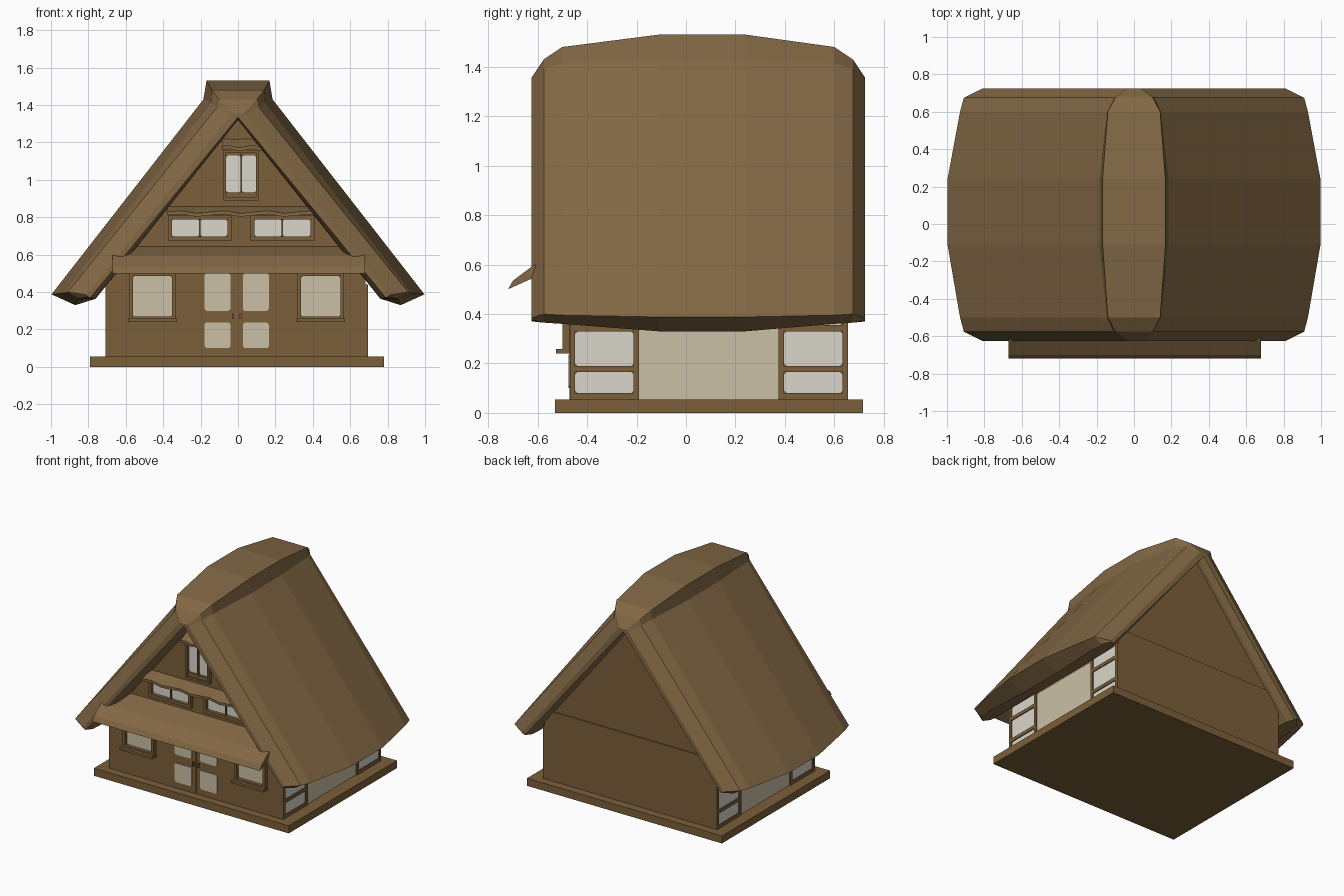
import bpy
import bmesh
import math

cube = bpy.data.objects.get("Cube")
if cube:
    bpy.data.objects.remove(cube, do_unlink=True)


def material(name, rgb):
    m = bpy.data.materials.new(name)
    m.use_nodes = True
    m.diffuse_color = (*rgb, 1)
    m.node_tree.nodes["Principled BSDF"].inputs["Base Color"].default_value = (*rgb, 1)
    return m


THATCH = material("thatch brown", (0.225, 0.138, 0.058))
WOOD = material("wood brown", (0.2, 0.114, 0.043))
PAPER = material("paper beige", (0.6, 0.53, 0.38))
GLASS = material("pale glass", (0.7, 0.68, 0.6))
CX = -0.007  # centre line of the house body


def loft(name, sections, mat):
    """Skin a closed solid through equal-length rings of points."""
    bm = bmesh.new()
    rings = [[bm.verts.new(p) for p in s] for s in sections]
    n = len(rings[0])
    for a, b in zip(rings, rings[1:]):
        for i in range(n):
            j = (i + 1) % n
            bm.faces.new((a[i], a[j], b[j], b[i]))
    bm.faces.new(rings[0])
    bm.faces.new(rings[-1])
    bmesh.ops.recalc_face_normals(bm, faces=bm.faces)
    mesh = bpy.data.meshes.new(name)
    bm.to_mesh(mesh)
    bm.free()
    mesh.materials.append(mat)
    ob = bpy.data.objects.new(name, mesh)
    bpy.context.collection.objects.link(ob)
    return ob


def box(name, x0, x1, y0, y1, z0, z1, mat=WOOD):
    ring = [(x0, y0), (x1, y0), (x1, y1), (x0, y1)]
    return loft(name, [[(x, y, z) for x, y in ring] for z in (z0, z1)], mat)


def pane(name, u0, u1, z0, z1, depth, mat, side=False):
    """Thin plate with clipped corners, facing the front or a side."""
    c, t = 0.01, 0.003
    ring = [(u0 + c, z0), (u1 - c, z0), (u1, z0 + c), (u1, z1 - c),
            (u1 - c, z1), (u0 + c, z1), (u0, z1 - c), (u0, z0 + c)]
    return loft(name, [[(d, u, z) if side else (u, d, z) for u, z in ring]
                       for d in (depth - t, depth + t)], mat)


def frame(name, x0, x1, z0, z1, y0, y1, w):
    """Four rails around a front window."""
    box(name + "_left_rail", x0, x0 + w, y0, y1, z0, z1)
    box(name + "_right_rail", x1 - w, x1, y0, y1, z0, z1)
    box(name + "_bottom_rail", x0 + w, x1 - w, y0, y1, z0, z0 + w)
    box(name + "_top_rail", x0 + w, x1 - w, y0, y1, z1 - w, z1)


def wavy_awning(name, x0, x1, z, rise, depth, wave, steps):
    """Small thatched awning with an uneven lower edge."""
    rings = []
    for i in range(steps + 1):
        x = x0 + (x1 - x0) * i / steps
        dz = wave * math.sin(i * 2.1)
        rings.append([(x, -0.46, z + rise), (x, -0.46 - depth, z + dz + 0.018),
                      (x, -0.46 - depth, z + dz), (x, -0.46, z + rise * 0.4)])
    loft(name, rings, THATCH)


# Plinth and walls
box("plinth", -0.79, 0.78, -0.53, 0.715, 0, 0.055)
box("house_body", -0.695, 0.683, -0.465, 0.655, 0.055, 0.56)
loft("gable_block", [[(-0.66, y, 0.56), (0.66, y, 0.56), (0, y, 1.4)]
                     for y in (-0.465, 0.648)], WOOD)

# Thatched roof, rounded at both ends and bulging in the middle
# station: y, then (x, z) of ridge, shoulder, eave, underside, soffit, and soffit peak z
END = [(0.03, 1.355), (0.04, 1.345), (0.81, 0.385), (0.805, 0.376), (0.79, 0.37), 1.335]
BEND = [(0.10, 1.43), (0.11, 1.39), (0.91, 0.40), (0.85, 0.365), (0.765, 0.365), 1.325]
NEAR = [(0.14, 1.48), (0.145, 1.415), (0.93, 0.395), (0.855, 0.36), (0.76, 0.365), 1.32]
MID = [(0.168, 1.53), (0.185, 1.43), (0.997, 0.388), (0.87, 0.33), (0.76, 0.365), 1.32]
rings = []
for y, prof in [(-0.625, END), (-0.575, BEND), (-0.5, NEAR), (-0.11, MID),
                (0.24, MID), (0.6, NEAR), (0.675, BEND), (0.725, END)]:
    pts = prof[:-1]
    ring = [(x, y, z) for x, z in pts] + [(0, y, prof[-1])]
    ring += [(-x, y, z) for x, z in reversed(pts)]
    rings.append(ring)
loft("thatched_roof", rings, THATCH)

# Porch awning
porch = [(-0.72, 0.5), (-0.7, 0.535), (-0.62, 0.595), (-0.46, 0.645),
         (-0.46, 0.6), (-0.62, 0.545)]
loft("porch_awning", [[(x, y, z) for y, z in porch] for x in (-0.67, 0.68)], THATCH)

# Front facade, mirrored about the body centre
for s, side in ((-1, "right"), (1, "left")):
    def span(a, b):
        return sorted((CX + s * a, CX + s * b))

    box(side + "_front_wall", *span(0.003, 0.69), -0.471, -0.464, 0.055, 0.55)
    for z0, z1, row in ((0.1, 0.237, "lower"), (0.3, 0.5, "upper")):
        pane(f"{side}_door_{row}_pane", *span(0.033, 0.172), z0, z1, -0.472, PAPER)
    box(side + "_door_handle", *span(0.014, 0.025), -0.485, -0.47, 0.255, 0.285)

    x0, x1 = span(0.325, 0.575)
    frame(side + "_front_window", x0, x1, 0.25, 0.505, -0.5, -0.465, 0.02)
    box(side + "_front_sill", x0 - 0.005, x1 + 0.005, -0.525, -0.465, 0.24, 0.258)
    pane(side + "_front_window_pane", x0 + 0.02, x1 - 0.02, 0.268, 0.485, -0.473, PAPER)

# Gable windows
for x0, x1, side in ((-0.375, -0.035, "right"), (0.065, 0.41, "left")):
    frame(side + "_gable_window", x0, x1, 0.675, 0.81, -0.495, -0.46, 0.022)
    mid = (x0 + x1) / 2
    box(side + "_gable_mullion", mid - 0.004, mid + 0.004, -0.485, -0.46, 0.69, 0.8)
    pane(side + "_gable_pane_a", x0 + 0.022, mid - 0.003, 0.697, 0.79, -0.468, GLASS)
    pane(side + "_gable_pane_b", mid + 0.003, x1 - 0.022, 0.697, 0.79, -0.468, GLASS)
wavy_awning("gable_awning", -0.38, 0.4, 0.81, 0.05, 0.1, 0.008, 10)

# Attic window
frame("attic_window", -0.078, 0.112, 0.89, 1.16, -0.495, -0.46, 0.015)
box("attic_bottom_panel", -0.063, 0.097, -0.485, -0.46, 0.9, 0.932)
box("attic_mullion", 0.013, 0.021, -0.488, -0.46, 0.92, 1.15)
pane("attic_pane_right", -0.063, 0.014, 0.932, 1.13, -0.468, GLASS)
pane("attic_pane_left", 0.02, 0.097, 0.932, 1.13, -0.468, GLASS)
wavy_awning("attic_awning", -0.085, 0.125, 1.16, 0.06, 0.08, 0.007, 5)

# Side walls: central paper panel between two glazed wooden bays
for s, side in ((-1, "right"), (1, "left")):
    wall = CX + s * 0.69
    out = sorted((wall, wall + s * 0.012))
    box(side + "_paper_wall", *sorted((wall - s * 0.004, wall + s * 0.003)),
        -0.19, 0.375, 0.055, 0.42, PAPER)
    for y0, y1, bay in ((-0.47, -0.19, "front"), (0.375, 0.655, "back")):
        name = f"{side}_{bay}_bay"
        box(name + "_post_a", *out, y0, y0 + 0.022, 0.055, 0.44)
        box(name + "_post_b", *out, y1 - 0.022, y1, 0.055, 0.44)
        for z0, z1, rail in ((0.055, 0.08, "low"), (0.165, 0.19, "middle"), (0.33, 0.355, "high")):
            box(f"{name}_{rail}_rail", *out, y0 + 0.022, y1 - 0.022, z0, z1)
        for z0, z1, row in ((0.08, 0.165, "low"), (0.19, 0.33, "middle"), (0.355, 0.43, "high")):
            pane(f"{name}_{row}_pane", y0 + 0.022, y1 - 0.022, z0, z1, wall + s * 0.002, GLASS, True)
